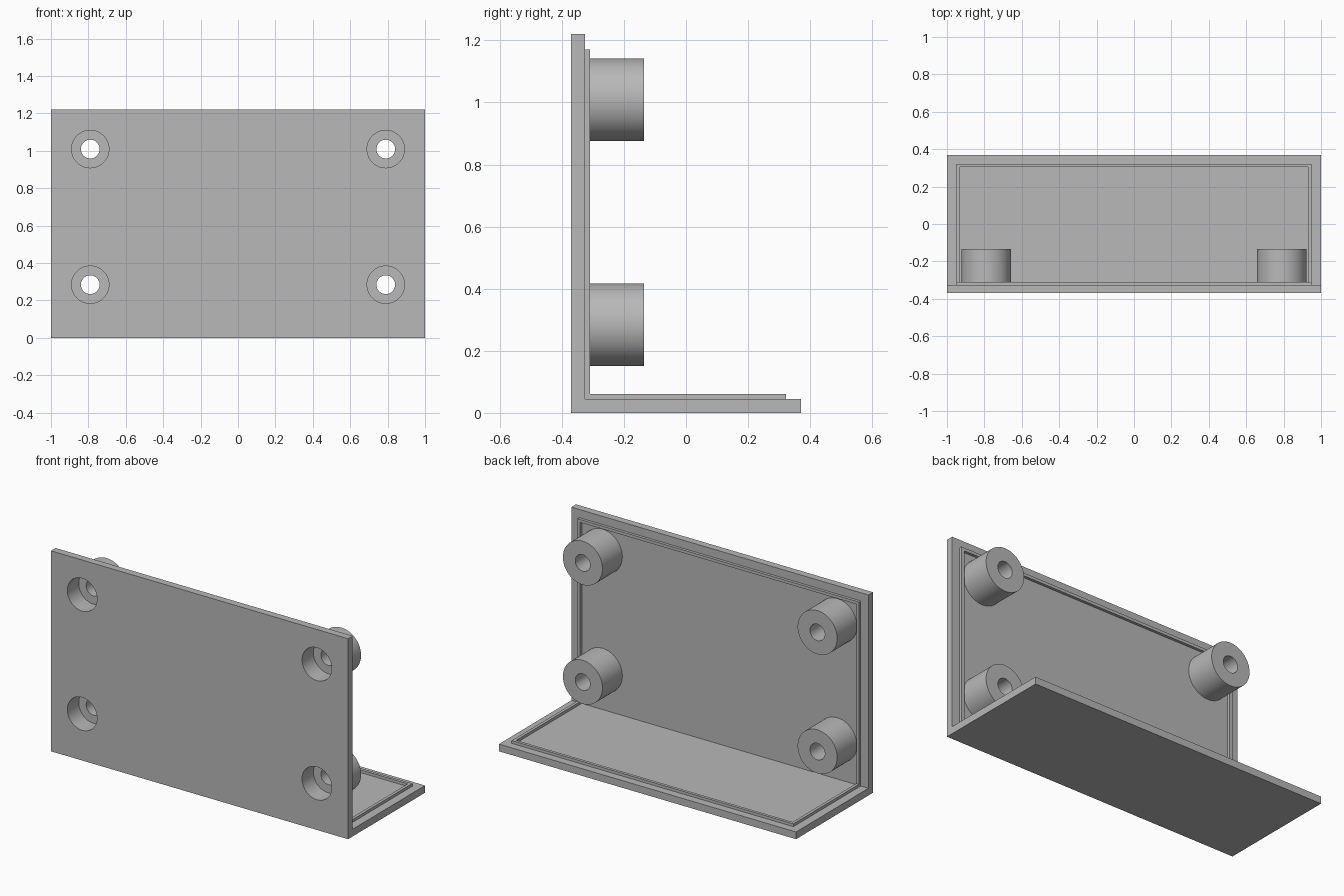
import bpy, bmesh, math
from mathutils import Matrix

cube = bpy.data.objects.get("Cube")
if cube:
    bpy.data.objects.remove(cube, do_unlink=True)

grey = bpy.data.materials.new("plain_grey")
grey.use_nodes = True
GREY = (0.48, 0.48, 0.48, 1)
grey.diffuse_color = GREY
grey.node_tree.nodes["Principled BSDF"].inputs["Base Color"].default_value = GREY

FRONT, BACK, TOP = -0.37, 0.37, 1.22
WALL = 0.044                     # thickness of wall and floor
INNER = FRONT + WALL             # inner face of the wall
LIP, LIP_W = 0.017, 0.018        # height and width of the lip
LIP_X, LIP_BACK, LIP_TOP = 0.948, 0.322, 1.17
BORE, HOLE, BOSS_R = 0.1, 0.05, 0.133
BORE_END, BOSS_END = -0.26, -0.135
SPOTS = [(x, z) for x in (-0.79, 0.79) for z in (0.284, 1.009)]
SIDES = 64


def make_object(name, bm):
    bmesh.ops.recalc_face_normals(bm, faces=bm.faces)
    mesh = bpy.data.meshes.new(name)
    bm.to_mesh(mesh)
    bm.free()
    mesh.materials.append(grey)
    obj = bpy.data.objects.new(name, mesh)
    bpy.context.collection.objects.link(obj)
    return obj


def extrude_x(bm, profile, x0, x1):
    """Prism from a (y, z) profile, running from x0 to x1."""
    face = bm.faces.new([bm.verts.new((x0, y, z)) for y, z in profile])
    out = bmesh.ops.extrude_face_region(bm, geom=[face])
    moved = [v for v in out["geom"] if isinstance(v, bmesh.types.BMVert)]
    bmesh.ops.translate(bm, verts=moved, vec=(x1 - x0, 0, 0))


def angle(y0, z0, y1, z1, t):
    """L-shaped profile with its corner at (y0, z0)."""
    return [(y0, z0), (y1, z0), (y1, z0 + t), (y0 + t, z0 + t),
            (y0 + t, z1), (y0, z1)]


def rect(y0, z0, y1, z1):
    return [(y0, z0), (y1, z0), (y1, z1), (y0, z1)]


def smooth(obj):
    bpy.ops.object.select_all(action="DESELECT")
    obj.select_set(True)
    bpy.context.view_layer.objects.active = obj
    bpy.ops.object.shade_smooth_by_angle(angle=math.radians(30))


# L-shaped panel: front wall and floor
bm = bmesh.new()
extrude_x(bm, angle(FRONT, 0, BACK, TOP, WALL), -1, 1)
panel = make_object("angle_panel", bm)

# Screw recesses cut through the wall
bm = bmesh.new()
for x, z in SPOTS:
    place = Matrix.Translation((x, FRONT, z)) @ Matrix.Rotation(math.pi / 2, 4, "X")
    bmesh.ops.create_cone(bm, cap_ends=True, segments=SIDES, radius1=BORE,
                          radius2=BORE, depth=0.2, matrix=place)
cutter = make_object("recess_cutter", bm)
cutter.hide_render = True
cut = panel.modifiers.new("recesses", "BOOLEAN")
cut.operation = "DIFFERENCE"
cut.solver = "EXACT"
cut.object = cutter
bpy.context.view_layer.objects.active = panel
bpy.ops.object.modifier_apply(modifier=cut.name)
bpy.data.objects.remove(cutter, do_unlink=True)
smooth(panel)

# Raised lip around the inside: two angled side rails, a top and a back rail
bm = bmesh.new()
inside = LIP_X - LIP_W
for side in (-1, 1):
    extrude_x(bm, angle(INNER, WALL, LIP_BACK, LIP_TOP, LIP), side * inside, side * LIP_X)
extrude_x(bm, rect(INNER, LIP_TOP - LIP_W, INNER + LIP, LIP_TOP), -inside, inside)
extrude_x(bm, rect(LIP_BACK - LIP_W, WALL, LIP_BACK, WALL + LIP), -inside, inside)
make_object("inner_lip", bm)

# Hollow screw bosses: a stepped ring profile turned about the y axis
profile = [(BORE, INNER), (BOSS_R, INNER), (BOSS_R, BOSS_END),
           (HOLE, BOSS_END), (HOLE, BORE_END), (BORE, BORE_END)]
for i, (x, z) in enumerate(SPOTS):
    bm = bmesh.new()
    rings = []
    for s in range(SIDES):
        a = 2 * math.pi * s / SIDES
        rings.append([bm.verts.new((x + r * math.cos(a), y, z + r * math.sin(a)))
                      for r, y in profile])
    n = len(profile)
    for s in range(SIDES):
        here, after = rings[s], rings[(s + 1) % SIDES]
        for k in range(n):
            m = (k + 1) % n
            bm.faces.new((here[k], here[m], after[m], after[k]))
    height = "upper" if z > TOP / 2 else "lower"
    hand = "left" if x > 0 else "right"
    smooth(make_object(f"screw_boss_{height}_{hand}", bm))
